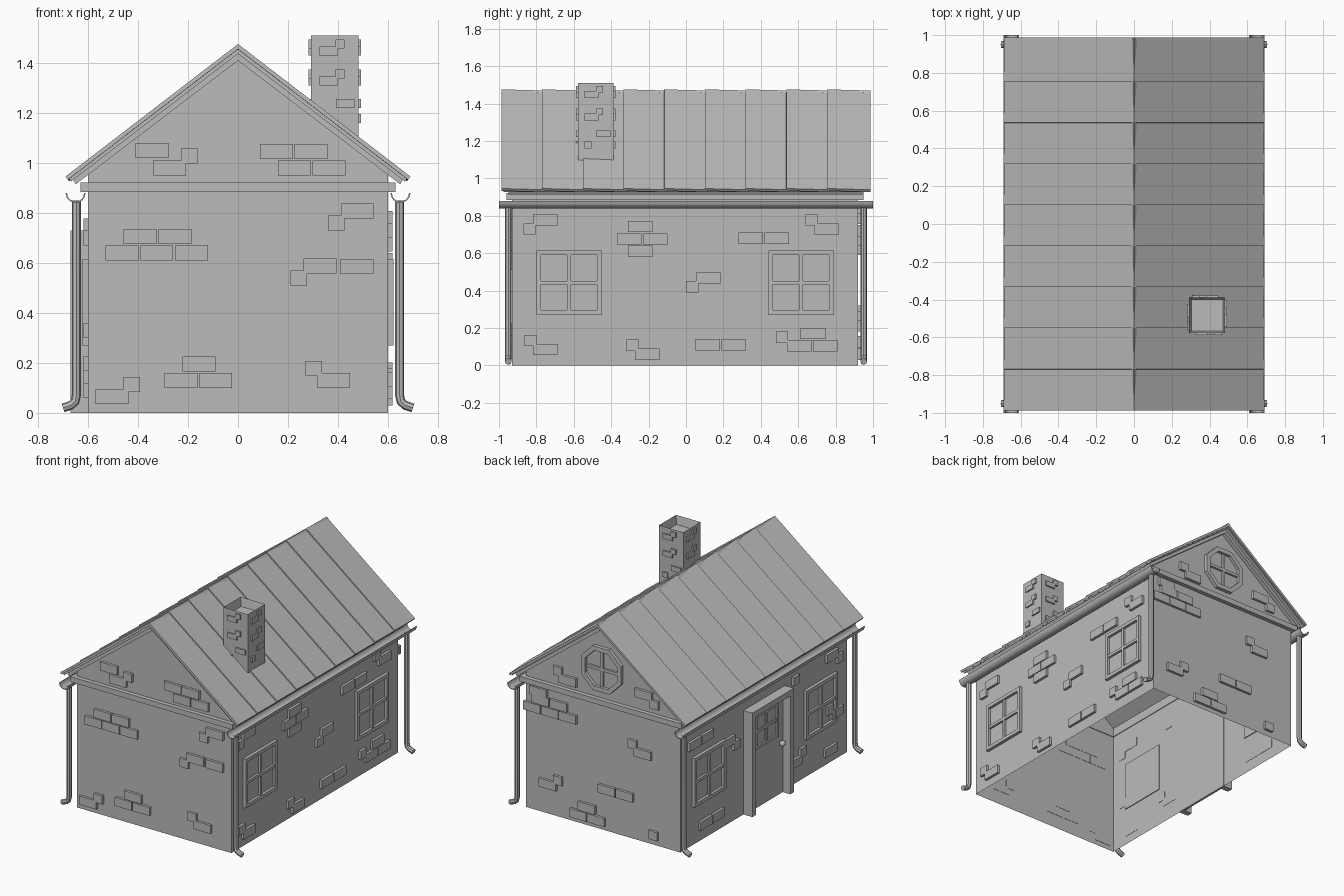
import bpy, bmesh, math
from mathutils import Matrix, Vector

cube = bpy.data.objects.get("Cube")
if cube:
    bpy.data.objects.remove(cube)

GREY = (0.5, 0.5, 0.5, 1)
mat = bpy.data.materials.new("plain_grey")
mat.use_nodes = True
mat.diffuse_color = GREY
bsdf = mat.node_tree.nodes["Principled BSDF"]
bsdf.inputs["Base Color"].default_value = GREY
bsdf.inputs["Roughness"].default_value = 0.8

HALF_X, FRONT, BACK = 0.6, -0.93, 0.92
EAVE, RIDGE, EDGE = 0.945, 1.475, 0.69
SLOPE = (RIDGE - EAVE) / EDGE

# Wall spaces: u along the wall, z up, d outwards
WALLS = {
    "front": lambda u, z, d: (u, FRONT - d, z),
    "back": lambda u, z, d: (u, BACK + d, z),
    "right": lambda u, z, d: (HALF_X + d, u, z),
    "left": lambda u, z, d: (-HALF_X - d, u, z),
}


def section(u, z, d):
    return (u, d, z)


def finish(name, bm, smooth=False):
    bmesh.ops.recalc_face_normals(bm, faces=bm.faces)
    mesh = bpy.data.meshes.new(name)
    bm.to_mesh(mesh)
    bm.free()
    mesh.materials.append(mat)
    obj = bpy.data.objects.new(name, mesh)
    bpy.context.collection.objects.link(obj)
    if smooth:
        smooth_shade(obj)
    return obj


def smooth_shade(obj):
    bpy.ops.object.select_all(action="DESELECT")
    obj.select_set(True)
    bpy.context.view_layer.objects.active = obj
    bpy.ops.object.shade_smooth_by_angle(angle=math.radians(40))


def prism(bm, points, space, d0, d1):
    a = [bm.verts.new(space(u, z, d0)) for u, z in points]
    b = [bm.verts.new(space(u, z, d1)) for u, z in points]
    bm.faces.new(a)
    bm.faces.new(b)
    for i in range(len(a)):
        j = (i + 1) % len(a)
        bm.faces.new((a[i], a[j], b[j], b[i]))


def block(bm, space, u0, z0, u1, z1, d0, d1):
    prism(bm, [(u0, z0), (u1, z0), (u1, z1), (u0, z1)], space, d0, d1)


# Wall shell, open below
bm = bmesh.new()
gable = [(-HALF_X, 0), (HALF_X, 0), (HALF_X, 0.97), (0, 1.43), (-HALF_X, 0.97)]
prism(bm, gable, section, FRONT, BACK)
bm.normal_update()
bmesh.ops.delete(bm, geom=[f for f in bm.faces if abs(f.normal.z) > 0.3], context="FACES_ONLY")
finish("walls", bm)

# Beam around the top of the walls
bm = bmesh.new()
for side in ("front", "back"):
    block(bm, WALLS[side], -0.63, 0.885, 0.63, 0.922, -0.005, 0.03)
for side in ("left", "right"):
    block(bm, WALLS[side], FRONT, 0.885, BACK, 0.922, -0.005, 0.03)
finish("wall_beam", bm)


# Roof: gable trim, underlay, then overlapping sheets
def chevron(name, top, thick, reach, y):
    bm = bmesh.new()
    low = top - reach * SLOPE
    lift = thick * 0.6
    pts = [(0, top), (reach, low), (reach - lift * 0.6, low - lift), (0, top - thick),
           (lift * 0.6 - reach, low - lift), (-reach, low)]
    prism(bm, pts, section, -y, y)
    return finish(name, bm)


chevron("gable_trim", 1.44, 0.03, 0.66, 0.95)
chevron("roof_underlay", 1.457, 0.02, 0.675, 0.975)

SHEETS, PITCH = 9, 0.2175
length = math.hypot(EDGE, RIDGE - EAVE)
angle = math.atan(SLOPE)
for side in (-1, 1):
    bm = bmesh.new()
    for i in range(SHEETS):
        y = (i - (SHEETS - 1) / 2) * PITCH
        turn = Matrix.Rotation(side * angle, 4, "Y") @ Matrix.Rotation(-0.035, 4, "X")
        shift = Matrix.Translation((side * EDGE / 2, y, (RIDGE + EAVE) / 2))
        drop = Matrix.Translation((0, 0, -0.011))
        size = Matrix.Diagonal((length, PITCH + 0.015, 0.016, 1))
        bmesh.ops.create_cube(bm, size=1, matrix=shift @ turn @ drop @ size)
    finish("roof_sheets_" + ("right" if side > 0 else "left"), bm)

# Gutters and downpipes
for side in (-1, 1):
    tag = "right" if side > 0 else "left"
    arc = [math.pi + math.pi * k / 8 for k in range(9)]
    pts = [(side * 0.65 + 0.04 * math.cos(t), 0.88 + 0.04 * math.sin(t)) for t in arc]
    pts += [(side * 0.65 + 0.034 * math.cos(t), 0.88 + 0.034 * math.sin(t)) for t in reversed(arc)]
    bm = bmesh.new()
    prism(bm, pts, section, -1, 1)
    finish("gutter_" + tag, bm, True)
    for y in (-0.95, 0.95):
        curve = bpy.data.curves.new("downpipe", "CURVE")
        curve.dimensions = "3D"
        curve.bevel_depth = 0.018
        curve.bevel_resolution = 2
        curve.use_fill_caps = True
        spline = curve.splines.new("POLY")
        path = [(0.647, 0.85), (0.647, 0.07), (0.652, 0.045), (0.67, 0.03), (0.7, 0.02)]
        spline.points.add(len(path) - 1)
        for p, (x, z) in zip(spline.points, path):
            p.co = (side * x, y, z, 1)
        pipe = bpy.data.objects.new("downpipe_" + tag, curve)
        bpy.context.collection.objects.link(pipe)
        curve.materials.append(mat)
        bpy.ops.object.select_all(action="DESELECT")
        pipe.select_set(True)
        bpy.context.view_layer.objects.active = pipe
        bpy.ops.object.convert(target="MESH")
        smooth_shade(bpy.context.object)


# Windows with frame, pane and crossbars
def window(bm, space, u0, z0, u1, z1, rim, base, out):
    um, zm, bar = (u0 + u1) / 2, (z0 + z1) / 2, 0.01
    block(bm, space, u0, z0, u1, z1, base - 0.006, base + 0.003)
    for a, b in ((u0, u0 + rim), (u1 - rim, u1)):
        block(bm, space, a, z0, b, z1, base, out)
    for a, b in ((z0, z0 + rim), (z1 - rim, z1)):
        block(bm, space, u0 + rim, a, u1 - rim, b, base, out)
    block(bm, space, um - bar, z0 + rim, um + bar, z1 - rim, base, out - 0.004)
    block(bm, space, u0 + rim, zm - bar, u1 - rim, zm + bar, base, out - 0.004)


for side in ("left", "right"):
    for label, y in (("front", -0.625), ("back", 0.615)):
        bm = bmesh.new()
        window(bm, WALLS[side], y - 0.175, 0.27, y + 0.175, 0.615, 0.025, 0, 0.022)
        finish(f"window_{side}_{label}", bm)

# Eight-sided gable window
bm = bmesh.new()


def octagon(radius):
    turns = [math.pi / 8 + math.pi / 4 * k for k in range(8)]
    return [(radius * math.cos(t), 1.13 + radius * math.sin(t)) for t in turns]


outer, inner = octagon(0.168), octagon(0.135)
prism(bm, inner, WALLS["back"], -0.006, 0.003)
for i in range(8):
    j = (i + 1) % 8
    prism(bm, [outer[i], outer[j], inner[j], inner[i]], WALLS["back"], 0, 0.025)
block(bm, WALLS["back"], -0.01, 1.01, 0.01, 1.25, 0, 0.018)
block(bm, WALLS["back"], -0.12, 1.12, 0.12, 1.14, 0, 0.018)
finish("gable_window", bm)

# Door, its frame, light and knob
left = WALLS["left"]
bm = bmesh.new()
for a, b in ((-0.24, -0.2), (0.18, 0.22)):
    block(bm, left, a, 0, b, 0.73, -0.004, 0.07)
block(bm, left, -0.2, 0.69, 0.18, 0.73, -0.004, 0.07)
finish("door_frame", bm)
bm = bmesh.new()
block(bm, left, -0.2, 0, 0.18, 0.69, -0.004, 0.012)
window(bm, left, -0.14, 0.42, 0.12, 0.66, 0.02, 0.012, 0.026)
finish("door", bm)
bm = bmesh.new()
bmesh.ops.create_uvsphere(bm, u_segments=12, v_segments=8, radius=0.02,
                          matrix=Matrix.Translation(Vector(left(-0.165, 0.36, 0.035))))
finish("door_knob", bm, True)

# Chimney with a hollow top
CX, CY, R, TOP = 0.387, -0.483, 0.095, 1.51
bm = bmesh.new()
bmesh.ops.create_cube(bm, size=1, matrix=Matrix.Translation((CX, CY, (TOP + 1.08) / 2))
                      @ Matrix.Diagonal((2 * R, 2 * R, TOP - 1.08, 1)))
bm.normal_update()
cap = [f for f in bm.faces if f.normal.z > 0.9]
bmesh.ops.inset_region(bm, faces=cap, thickness=0.017)
bmesh.ops.translate(bm, verts=cap[0].verts[:], vec=(0, 0, -0.06))
finish("chimney", bm)

# Raised brick clusters: cells are (column, row, width) in half bricks
PATTERNS = {
    "half": [(0, 0, 1)],
    "one": [(0, 0, 2)],
    "pair": [(0, 0, 2), (2.1, 0, 2)],
    "pyramid": [(0, 0, 2), (2.1, 0, 2), (1.1, 1.1, 2)],
    "slant": [(0, 0, 2), (2.1, 0, 2), (-1.1, 1.1, 2), (1, 1.1, 2)],
    "row": [(0, 0, 2), (2.1, 0, 2), (4.2, 0, 2), (1.1, 1.1, 2), (3.2, 1.1, 2)],
    "diamond": [(0, 0, 2), (-0.9, 1.1, 2), (1.2, 1.1, 2), (0, 2.2, 2)],
    "rise": [(0, 0, 1), (0.8, 0.8, 2)],
    "fall": [(0, 0.8, 1), (0.7, 0, 2)],
    "climb": [(0, 0, 2), (1.7, 0.8, 1)],
}
CLUSTERS = {
    "front": [("one", -0.41, 1.02), ("climb", -0.34, 0.95), ("slant", 0.16, 0.95), ("rise", 0.36, 0.73),
              ("row", -0.53, 0.61), ("rise", 0.21, 0.51), ("one", 0.41, 0.555), ("pyramid", -0.295, 0.1),
              ("climb", -0.57, 0.035), ("fall", 0.27, 0.1)],
    "right": [("rise", -0.87, 0.7), ("diamond", -0.31, 0.58), ("pair", 0.28, 0.65), ("fall", 0.64, 0.7),
              ("rise", 0, 0.39), ("fall", -0.865, 0.055), ("fall", -0.32, 0.03), ("pair", 0.05, 0.08),
              ("pyramid", 0.54, 0.075), ("half", 0.48, 0.12)],
    "back": [("row", 0.2, 0.69), ("one", 0.43, 0.81), ("climb", -0.38, 0.59), ("fall", 0.31, 0.18),
             ("pyramid", -0.02, 0.03), ("pair", -0.24, 0.26), ("half", -0.43, 0.04),
             ("climb", 0.2, 0.95), ("rise", -0.44, 0.96)],
    "left": [("pair", 0.57, 0.68), ("rise", -0.87, 0.67), ("fall", -0.46, 0.12), ("climb", -0.87, 0.3),
             ("pair", 0.45, 0.08), ("rise", 0.28, 0.5), ("one", -0.8, 0.06), ("half", -0.38, 0.7)],
}


def lay_bricks(bm, space, clusters, half, course, out):
    for kind, u, z in clusters:
        for col, row, width in PATTERNS[kind]:
            a, b = u + col * half, z + row * course
            block(bm, space, a, b, a + width * half, b + course, -0.002, out)


for side, clusters in CLUSTERS.items():
    bm = bmesh.new()
    lay_bricks(bm, WALLS[side], clusters, 0.066, 0.06, 0.018)
    finish("bricks_" + side, bm)

SMALL = [("climb", -0.06, 1.43), ("climb", -0.06, 1.31), ("one", 0.005, 1.22), ("half", -0.06, 1.16)]
bm = bmesh.new()
for quarter in range(4):
    spin = Matrix.Translation((CX, CY, 0)) @ Matrix.Rotation(quarter * math.pi / 2, 4, "Z")
    lay_bricks(bm, lambda u, z, d: spin @ Vector((u, -R - d, z)), SMALL, 0.037, 0.036, 0.01)
finish("chimney_bricks", bm)
